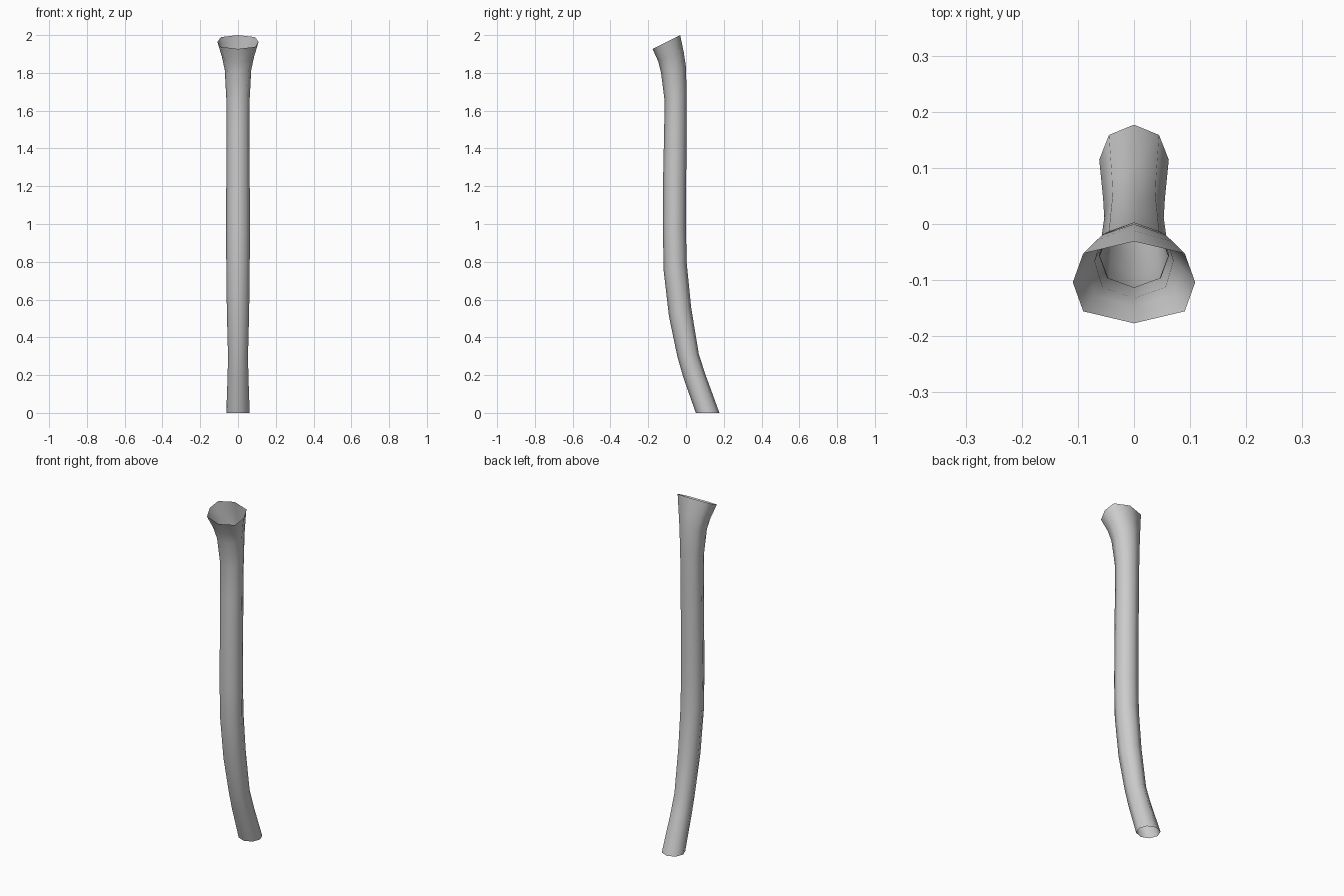
import bpy, bmesh, math

if "Cube" in bpy.data.objects:
    bpy.data.objects.remove(bpy.data.objects["Cube"])

# Each ring: front point (y, z), back point (y, z), half width, diagonal width factor
RINGS = [
    ((0.052, 0.00), (0.177, 0.00), 0.062, 0.72),
    ((-0.015, 0.19), (0.104, 0.20), 0.055, 0.72),
    ((-0.046, 0.30), (0.068, 0.31), 0.053, 0.72),
    ((-0.090, 0.51), (0.027, 0.56), 0.059, 0.72),
    ((-0.118, 0.75), (0.003, 0.80), 0.062, 0.72),
    ((-0.122, 0.95), (0.000, 0.97), 0.063, 0.72),
    ((-0.121, 1.25), (0.001, 1.25), 0.062, 0.72),
    ((-0.116, 1.48), (0.003, 1.48), 0.061, 0.74),
    ((-0.113, 1.65), (0.003, 1.68), 0.062, 0.76),
    ((-0.132, 1.80), (0.000, 1.83), 0.070, 0.80),
    ((-0.147, 1.86), (-0.012, 1.91), 0.085, 0.82),
    ((-0.177, 1.927), (-0.031, 2.00), 0.109, 0.83),
]
SIDES = 8

# Open hollow tube: eight-sided rings joined end to end
bm = bmesh.new()
rings = []
for (fy, fz), (by, bz), w, diag in RINGS:
    ring = []
    for i in range(SIDES):
        a = 2 * math.pi * i / SIDES
        s, c = math.sin(a), math.cos(a)
        x = w * s * (diag / math.sin(math.pi / 4) if i % 2 else 1)
        t = (1 - c) / 2                      # 0 at front, 1 at back
        ring.append(bm.verts.new((x, fy + (by - fy) * t, fz + (bz - fz) * t)))
    rings.append(ring)
for lo, hi in zip(rings, rings[1:]):
    for i in range(SIDES):
        j = (i + 1) % SIDES
        bm.faces.new((lo[i], lo[j], hi[j], hi[i]))
bmesh.ops.recalc_face_normals(bm, faces=bm.faces)

mesh = bpy.data.meshes.new("flared_tube")
bm.to_mesh(mesh)
bm.free()
tube = bpy.data.objects.new("flared_tube", mesh)
bpy.context.collection.objects.link(tube)
bpy.context.view_layer.objects.active = tube
tube.select_set(True)
bpy.ops.object.shade_smooth_by_angle(angle=math.radians(60))
